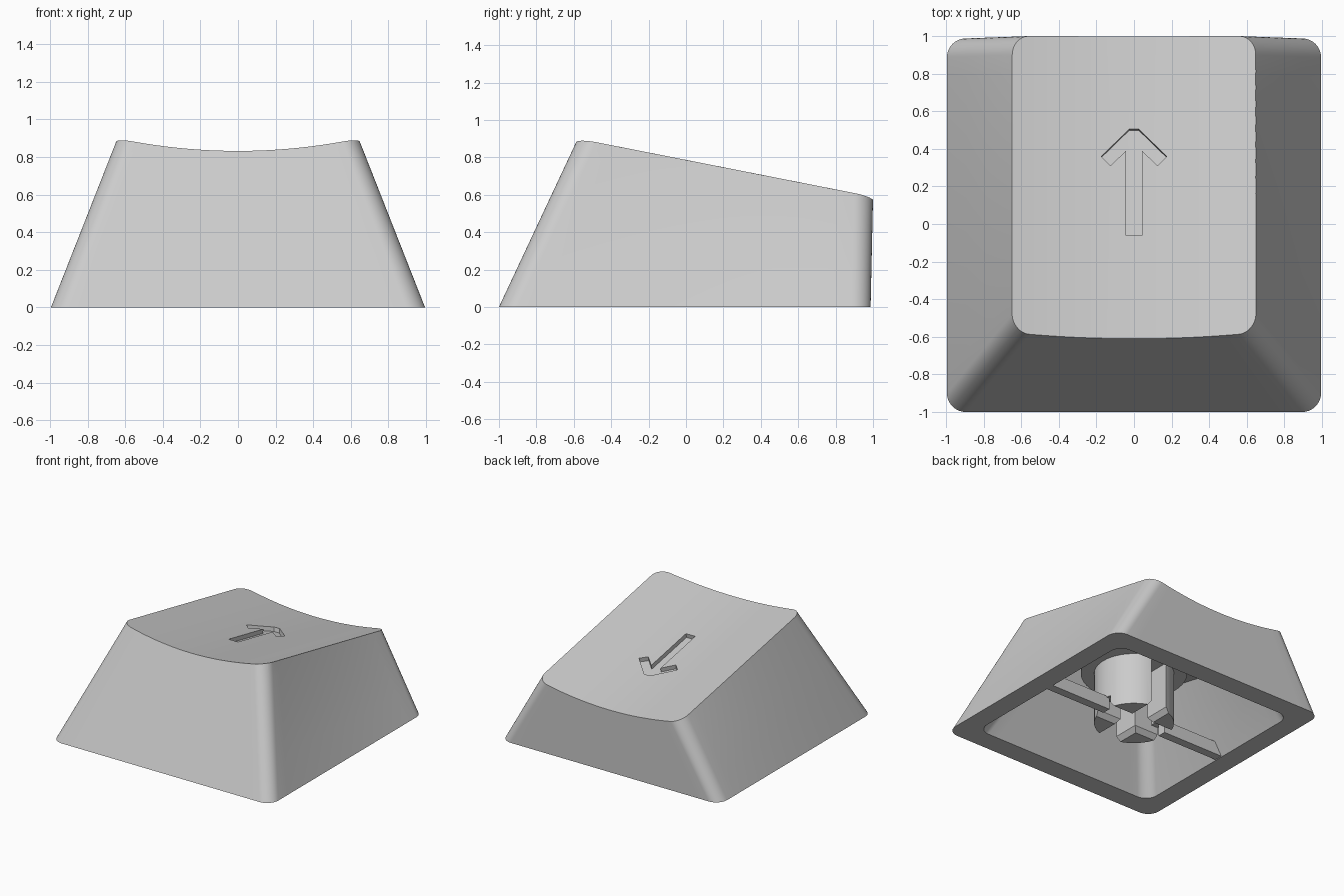
import bpy, bmesh, math
from mathutils import Vector

default = bpy.data.objects.get("Cube")
if default:
    bpy.data.objects.remove(default, do_unlink=True)

SLOPE = -0.197           # fall of the top surface towards the back
CREST = 0.782            # height of the top's raised sides at y = 0
DISH = 0.07              # depth of the hollow in the top
NORMAL = Vector((0, -SLOPE, 1)).normalized()

grey = bpy.data.materials.new("light_grey_plastic")
grey.use_nodes = True
colour = (0.6, 0.6, 0.6, 1)
grey.diffuse_color = colour
grey.node_tree.nodes["Principled BSDF"].inputs["Base Color"].default_value = colour


def rounded_rect(half_x, y0, y1, r, steps=10, side_steps=16):
    """Outline of a rounded rectangle with evenly divided sides."""
    centres = [(half_x - r, y1 - r), (r - half_x, y1 - r),
               (r - half_x, y0 + r), (half_x - r, y0 + r)]
    corners = []
    for quarter, centre in enumerate(centres):
        angles = [math.pi / 2 * (quarter + i / steps) for i in range(steps + 1)]
        corners.append([Vector(centre) + r * Vector((math.cos(a), math.sin(a))) for a in angles])
    points = []
    for corner, following in zip(corners, corners[1:] + corners[:1]):
        points += corner
        points += [corner[-1].lerp(following[0], i / side_steps) for i in range(1, side_steps)]
    return points


def loft(name, rings):
    """Closed solid through rings of equal length."""
    bm = bmesh.new()
    loops = [[bm.verts.new(p) for p in ring] for ring in rings]
    for low, high in zip(loops, loops[1:]):
        for i in range(len(low)):
            j = (i + 1) % len(low)
            bm.faces.new((low[i], low[j], high[j], high[i]))
    bm.faces.new(loops[0])
    bm.faces.new(loops[-1])
    bmesh.ops.recalc_face_normals(bm, faces=bm.faces)
    mesh = bpy.data.meshes.new(name)
    bm.to_mesh(mesh)
    bm.free()
    mesh.materials.append(grey)
    obj = bpy.data.objects.new(name, mesh)
    bpy.context.collection.objects.link(obj)
    return obj


def block(name, x0, x1, sections):
    """Bar along x through (half width, height) sections."""
    return loft(name, [[(x0, -w, z), (x1, -w, z), (x1, w, z), (x0, w, z)] for w, z in sections])


def combine(target, tool, operation="DIFFERENCE"):
    """Apply a boolean and discard the tool."""
    mod = target.modifiers.new("cut", "BOOLEAN")
    mod.object, mod.operation, mod.solver = tool, operation, "EXACT"
    bpy.context.view_layer.objects.active = target
    bpy.ops.object.modifier_apply(modifier=mod.name)
    bpy.data.objects.remove(tool, do_unlink=True)


def dish_cutter(name, drop=0.0):
    """Everything above the tilted, hollowed top surface."""
    xs = [-0.9 + 1.8 * i / 48 for i in range(49)]
    profile = [(x, CREST - drop - DISH * (1 - (x / 0.63) ** 2)) for x in xs]
    profile += [(0.9, 2.2), (-0.9, 2.2)]
    return loft(name, [[(x, y, z + SLOPE * y) for x, z in profile] for y in (-1.5, 1.5)])


# Outer body, carried past the top and trimmed by the hollow
bottom = [Vector((x, y, 0)) for x, y in rounded_rect(0.995, -1.0, 0.987, 0.1)]
rim = [Vector((x, y, CREST + SLOPE * y)) for x, y in rounded_rect(0.65, -0.58, 1.0, 0.1)]
cap = loft("keycap_shell", [[b.lerp(t, f) for b, t in zip(bottom, rim)]
                            for f in (0, 0.3, 0.6, 0.9, 1.15)])
combine(cap, dish_cutter("dish"))

# Engraved arrow, cut square to the tilted top
half = [(0.042, -0.06), (0.042, 0.39), (0.125, 0.31), (0.175, 0.358), (0.025, 0.505)]
outline = half + [(-x, y) for x, y in reversed(half)]
surface = [Vector((x, y, CREST - DISH + SLOPE * y)) for x, y in outline]
arrow = loft("arrow", [[p + NORMAL * d for p in surface] for d in (-0.2, 0.2)])
combine(arrow, dish_cutter("engraving_depth", 0.035), "INTERSECT")
combine(cap, arrow)

# Hollow underside with a sloped ceiling
mouth = [Vector((x, y, 0)) for x, y in rounded_rect(0.83, -0.83, 0.82, 0.1)]
ceiling = [Vector((x, y, 0.55 + SLOPE * y)) for x, y in rounded_rect(0.52, -0.48, 0.82, 0.1)]
combine(cap, loft("cavity", [[b.lerp(t, f) for b, t in zip(mouth, ceiling)]
                             for f in (-0.1, 0.3, 0.7, 1)]))

# Stem on a wide collar, its top following the ceiling
circle = [(math.cos(2 * math.pi * i / 48), math.sin(2 * math.pi * i / 48)) for i in range(48)]
stem_rings = [[(r * x, r * y, z) for x, y in circle] for r, z in ((0.3, 0), (0.3, 0.43), (0.4, 0.43))]
stem_rings.append([(0.4 * x, 0.4 * y, 0.57 + SLOPE * 0.4 * y) for x, y in circle])
stem = loft("stem", stem_rings)

# Cross-shaped slot with a chamfered mouth, open through front and back
chamfer = [(0.11, -0.01), (0.072, 0.04)]
combine(stem, block("slot_x", -0.23, 0.23, chamfer + [(0.072, 0.42)]))
combine(stem, block("slot_x_mouth", -0.5, 0.5, chamfer + [(0.072, 0.1)]))
slot_y = block("slot_y", -0.5, 0.5, chamfer + [(0.072, 0.42)])
slot_y.rotation_euler.z = math.pi / 2
combine(stem, slot_y)

# Ribs from the stem to the side walls
ribs = [block(name, *sorted((0.27 * s, 0.85 * s)), [(0.035, 0.005), (0.035, 0.11)])
        for name, s in (("left_rib", 1), ("right_rib", -1))]

bpy.ops.object.select_all(action="DESELECT")
for obj in [cap, stem] + ribs:
    obj.select_set(True)
bpy.context.view_layer.objects.active = cap
bpy.ops.object.shade_smooth_by_angle(angle=math.radians(30))
